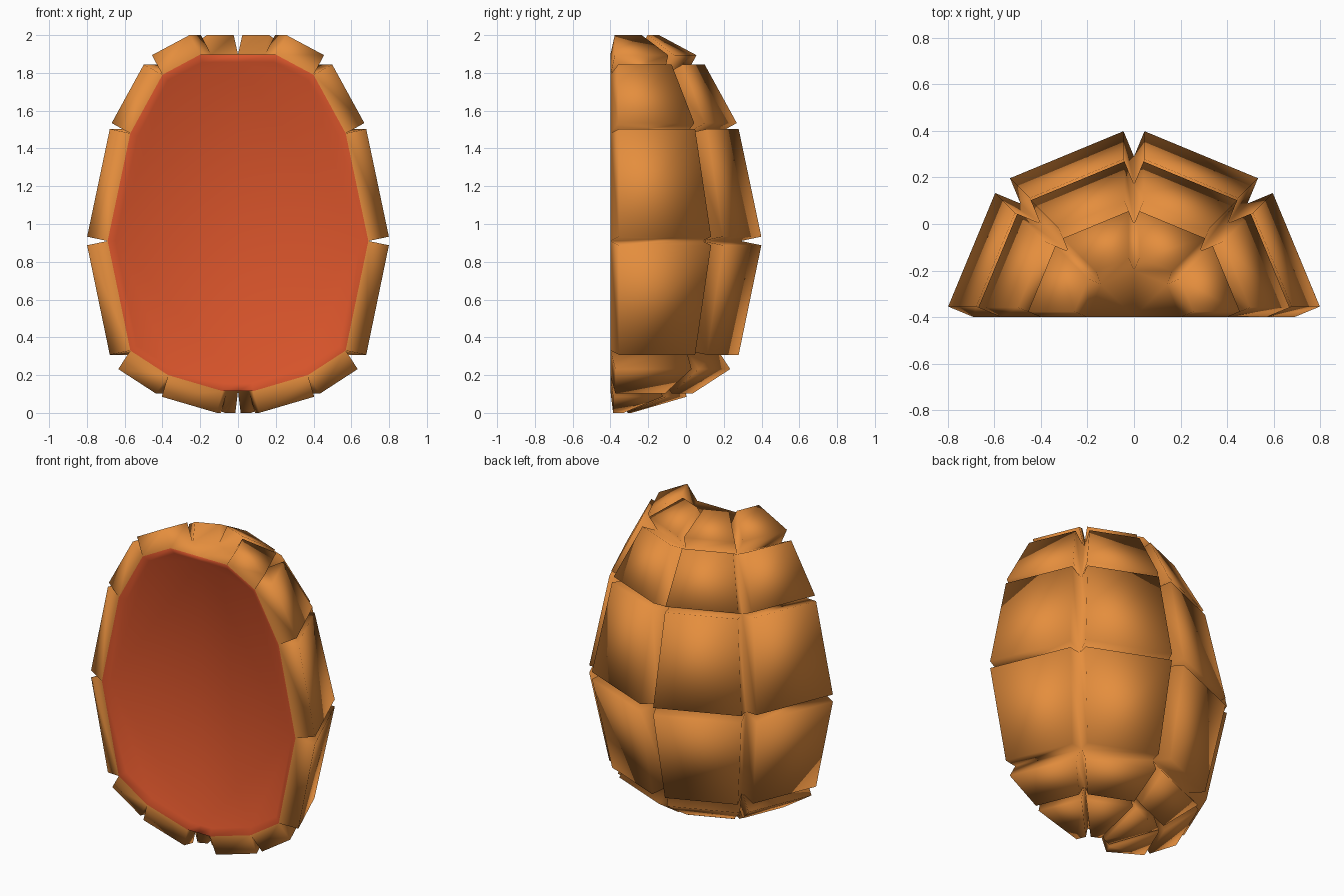
import bpy, bmesh, math

if "Cube" in bpy.data.objects:
    bpy.data.objects.remove(bpy.data.objects["Cube"])

# Base half-dome: (radius, height) rings, swept through 180 degrees behind y = -0.4
RINGS = [(0.08, 0.115), (0.37, 0.20), (0.57, 0.33), (0.69, 0.91),
         (0.57, 1.48), (0.40, 1.79), (0.20, 1.897)]
SEGMENTS = 4
FRONT_Y = -0.4
PLATE_HEIGHT = 0.12
LINING_RIM = 0.04
LINING_DEPTH = 0.025


def material(name, color):
    m = bpy.data.materials.new(name)
    m.diffuse_color = (*color, 1)
    m.use_nodes = True
    m.node_tree.nodes["Principled BSDF"].inputs["Base Color"].default_value = m.diffuse_color
    return m


bm = bmesh.new()
grid = []
for r, z in RINGS:
    row = []
    for i in range(SEGMENTS + 1):
        a = math.pi * i / SEGMENTS
        row.append(bm.verts.new((r * math.cos(a), FRONT_Y + r * math.sin(a), z)))
    grid.append(row)


# Raised plates: every dome panel is pushed out along its own normal
def add_plate(corners):
    p = [v.co for v in corners]
    normal = (p[2] - p[0]).cross(p[3] - p[1]).normalized()
    top = [bm.verts.new(c + normal * PLATE_HEIGHT) for c in p]
    bm.faces.new(top)
    for i in range(4):
        j = (i + 1) % 4
        bm.faces.new((corners[i], corners[j], top[j], top[i]))


for low, high in zip(grid, grid[1:]):
    for i in range(SEGMENTS):
        add_plate((low[i], low[i + 1], high[i + 1], high[i]))


# Flat caps at the bottom and top, fanned around a pole on the front edge
def add_cap(row):
    pole = bm.verts.new((row[0].co + row[-1].co) / 2)
    for a, b in zip(row, row[1:]):
        bm.faces.new((a, b, pole))
    return pole


bottom, top = add_cap(grid[0]), add_cap(grid[-1])

# Front opening: red lining, slightly sunken inside a sloping rim
rim = [bottom] + [row[0] for row in grid] + [top] + [row[-1] for row in reversed(grid)]
lining = bm.faces.new(rim)
bmesh.ops.recalc_face_normals(bm, faces=bm.faces[:])
lining.material_index = 1
border = bmesh.ops.inset_region(bm, faces=[lining], thickness=LINING_RIM,
                                depth=-LINING_DEPTH, use_even_offset=True)["faces"]
for f in border:
    f.material_index = 1
for f in bm.faces:
    f.smooth = True

mesh = bpy.data.meshes.new("shell")
bm.to_mesh(mesh)
bm.free()
mesh.materials.append(material("shell orange", (0.78, 0.27, 0.047)))
mesh.materials.append(material("lining red", (0.70, 0.09, 0.024)))
shell = bpy.data.objects.new("shell", mesh)
bpy.context.collection.objects.link(shell)
